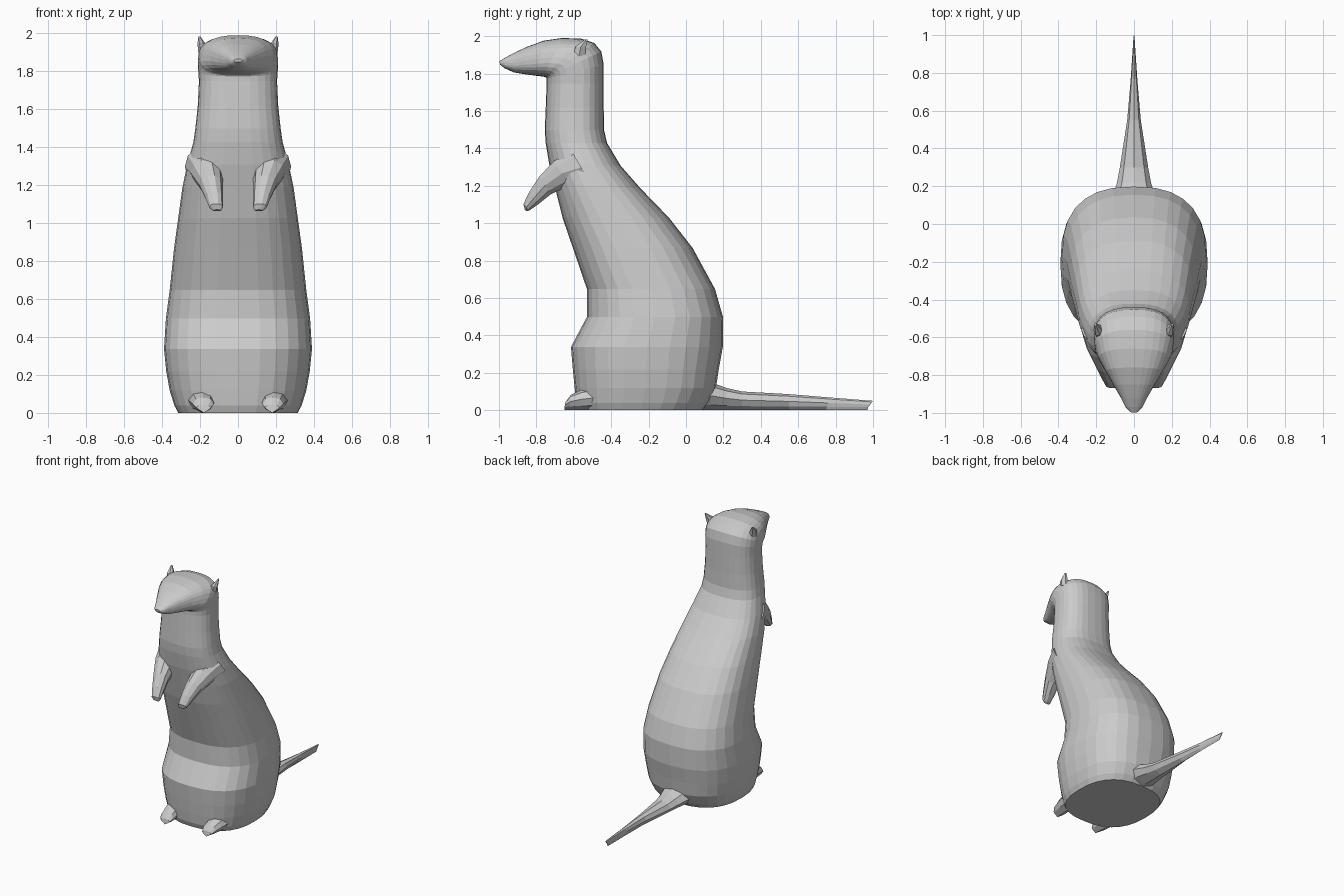
import bpy, bmesh
from math import cos, sin, pi
from mathutils import Vector


def power(v, e):
    return abs(v) ** e * (1 if v >= 0 else -1)


def loft(name, rings, sides=24, n=2.0, mirror=False):
    """Skin rounded sections: (front y, front z, back y, back z, half width, centre x)."""
    bm = bmesh.new()
    loops = []
    for fy, fz, by, bz, hw, cx in rings:
        front, back = Vector((cx, fy, fz)), Vector((cx, by, bz))
        mid, half = (front + back) / 2, (back - front) / 2
        loop = []
        for i in range(sides):
            a = 2 * pi * i / sides
            p = mid + half * power(sin(a), 2 / n)
            p.x += hw * power(cos(a), 2 / n)
            loop.append(bm.verts.new(p))
        loops.append(loop)
    for lo, hi in zip(loops, loops[1:]):
        for i in range(sides):
            j = (i + 1) % sides
            bm.faces.new((lo[i], lo[j], hi[j], hi[i]))
    bm.faces.new(loops[0])
    bm.faces.new(loops[-1])
    bmesh.ops.recalc_face_normals(bm, faces=bm.faces)
    me = bpy.data.meshes.new(name)
    bm.to_mesh(me)
    bm.free()
    ob = bpy.data.objects.new(name, me)
    bpy.context.collection.objects.link(ob)
    if mirror:
        ob.modifiers.new("Mirror", 'MIRROR').use_mirror_merge = False
    return ob


# Body and neck: z, front y, back y, half width
torso = [
    (0.01, -0.57, 0.09, 0.315), (0.04, -0.585, 0.12, 0.335),
    (0.12, -0.595, 0.16, 0.36), (0.22, -0.605, 0.175, 0.378),
    (0.34, -0.615, 0.197, 0.39), (0.50, -0.53, 0.198, 0.38),
    (0.65, -0.53, 0.155, 0.36), (0.87, -0.605, 0.035, 0.337),
    (1.03, -0.66, -0.09, 0.315), (1.19, -0.70, -0.245, 0.293),
    (1.31, -0.73, -0.35, 0.268), (1.43, -0.75, -0.422, 0.235),
    (1.50, -0.755, -0.438, 0.225), (1.62, -0.75, -0.44, 0.212),
    (1.75, -0.745, -0.44, 0.206),
]
# Head: sections swing forward about the jaw and taper to the snout
head = [
    (-0.745, 1.775, -0.44, 1.85, 0.21), (-0.748, 1.78, -0.453, 1.92, 0.212),
    (-0.752, 1.782, -0.49, 1.965, 0.21), (-0.757, 1.784, -0.56, 1.988, 0.205),
    (-0.765, 1.786, -0.66, 1.992, 0.185), (-0.80, 1.79, -0.76, 1.978, 0.15),
    (-0.86, 1.798, -0.85, 1.945, 0.107), (-0.92, 1.808, -0.92, 1.912, 0.07),
    (-0.97, 1.83, -0.97, 1.885, 0.045), (-0.995, 1.85, -0.997, 1.868, 0.02),
]
loft("body_and_head", [(f, z, b, z, w, 0) for z, f, b, w in torso]
     + [h + (0,) for h in head], sides=28, n=2.5)

# Forelegs
loft("foreleg", [
    (-0.62, 1.40, -0.50, 1.20, 0.085, 0.195),
    (-0.71, 1.335, -0.61, 1.205, 0.085, 0.165),
    (-0.785, 1.255, -0.72, 1.155, 0.062, 0.142),
    (-0.84, 1.17, -0.79, 1.10, 0.047, 0.125),
    (-0.87, 1.105, -0.835, 1.07, 0.037, 0.115),
    (-0.862, 1.073, -0.85, 1.065, 0.022, 0.11)], sides=10, mirror=True)

# Hind feet
loft("hind_foot", [
    (-0.48, 0.01, -0.48, 0.13, 0.075, 0.19),
    (-0.56, 0.01, -0.56, 0.11, 0.062, 0.188),
    (-0.62, 0.012, -0.615, 0.085, 0.055, 0.183),
    (-0.65, 0.015, -0.645, 0.045, 0.038, 0.18)], sides=8, mirror=True)

# Ears
loft("ear", [
    (-0.61, 1.89, -0.535, 1.90, 0.03, 0.178),
    (-0.595, 1.945, -0.53, 1.945, 0.022, 0.192),
    (-0.54, 1.985, -0.525, 1.985, 0.006, 0.203)], sides=6, mirror=True)

# Tail
loft("tail", [
    (0.02, 0.01, 0.04, 0.14, 0.14, 0), (0.13, 0.01, 0.14, 0.148, 0.115, 0),
    (0.22, 0.01, 0.22, 0.12, 0.09, 0), (0.30, 0.01, 0.30, 0.102, 0.075, 0),
    (0.55, 0.01, 0.55, 0.088, 0.036, 0), (0.75, 0.012, 0.77, 0.07, 0.018, 0),
    (0.97, 0.012, 1.0, 0.052, 0.003, 0)], sides=8)

# Stand the model on the floor
for ob in bpy.context.collection.objects:
    ob.location.z -= 0.002
    for v in ob.data.vertices:
        if v.co.z < 0.016:
            v.co.z = 0.002
